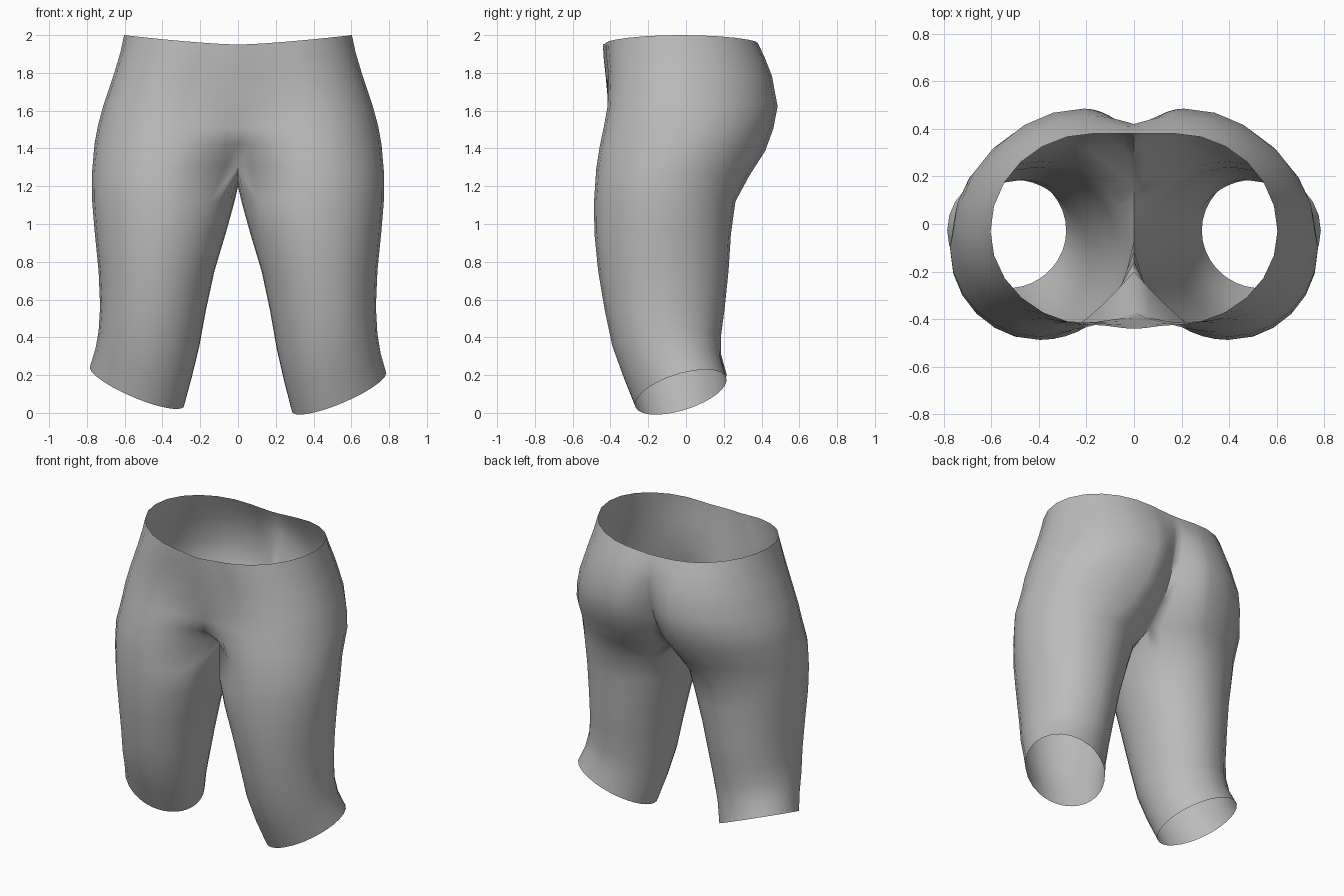
import bpy, bmesh
from math import sin, cos, pi

cube = bpy.data.objects.get("Cube")
if cube:
    bpy.data.objects.remove(cube, do_unlink=True)

STEPS = 6    # points per quarter of a section
INNER = 7    # points across the inner thigh
SPLIT = 0.55 * pi / 2

# Leg sections: height, inner x, outer x, front y, back y, hem tilt
LEGS = [
    (0.11, 0.285, 0.785, -0.27, 0.215, 1.0),
    (0.24, 0.245, 0.755, -0.33, 0.185, 0.75),
    (0.38, 0.205, 0.738, -0.39, 0.185, 0.4),
    (0.55, 0.170, 0.730, -0.43, 0.205, 0.1),
    (0.75, 0.125, 0.738, -0.465, 0.225, 0),
    (0.95, 0.065, 0.758, -0.485, 0.238, 0),
    (1.12, 0.018, 0.772, -0.487, 0.262, 0),
]
# Hip sections: side z, outer x, front centre (y, z), front peak (x, y),
# back centre (y, z), back peak (x, y)
HIPS = [
    (1.27, 0.773, (-0.20, 1.31), (0.39, -0.475), (0.15, 1.25), (0.29, 0.335)),
    (1.42, 0.760, (-0.37, 1.42), (0.37, -0.455), (0.28, 1.38), (0.25, 0.42)),
    (1.52, 0.742, (-0.395, 1.51), (0.36, -0.435), (0.34, 1.50), (0.23, 0.462)),
    (1.63, 0.712, (-0.41, 1.62), (0.34, -0.415), (0.385, 1.62), (0.21, 0.485)),
    (1.80, 0.655, (-0.425, 1.78), (0.28, -0.41), (0.42, 1.78), (0.19, 0.455)),
    (1.91, 0.622, (-0.435, 1.87), (0.22, -0.42), (0.41, 1.88), (0.18, 0.415)),
    (2.00, 0.603, (-0.44, 1.95), (0.16, -0.425), (0.38, 1.95), (0.17, 0.38)),
]


def lerp(a, b, t):
    return a + (b - a) * t


def leg_section(z, xin, xout, yf, yb, tilt, raised):
    """Closed oval, starting at the inner front and running round the outside."""
    cx, rx = (xin + xout) / 2, (xout - xin) / 2
    cy, ry = (yf + yb) / 2, (yb - yf) / 2
    quarter = [pi / 2 * i / STEPS for i in range(STEPS)]
    angles = [-pi / 2 - SPLIT * (1 - i / STEPS) for i in range(STEPS)]
    angles += [a - pi / 2 for a in quarter] + quarter
    angles += [pi / 2 + SPLIT * i / STEPS for i in range(STEPS + 1)]
    gap = pi - 2 * SPLIT
    angles += [pi / 2 + SPLIT + gap * (i + 1) / (INNER + 1) for i in range(INNER)]
    return [(cx + rx * cos(a), cy + ry * sin(a),
             z + tilt * (0.1 * cos(a) + 0.065 * sin(a) + raised)) for a in angles]


def hip_section(side_z, xout, front, fpeak, back, bpeak):
    """Half outline from the front centre, round the hip, to the back centre."""
    pts = []
    soft = side_z > 1.45

    def add(x, y, centre_z):
        pts.append((x, y, lerp(centre_z, side_z, min(1, x / xout) ** 1.4)))

    for i in range(STEPS):
        t = i / STEPS
        ease = t * t * (3 - 2 * t) if soft else sin(t * pi / 2)
        add(fpeak[0] * t, lerp(front[0], fpeak[1], ease), front[1])
    mid = -0.1 if side_z < 1.4 else -0.03
    for i in range(2 * STEPS):
        a = pi / 2 * (i / STEPS - 1)
        px, py = fpeak if a < 0 else bpeak
        add(lerp(px, xout, cos(a)), lerp(mid, py, abs(sin(a))),
            front[1] if a < 0 else back[1])
    for i in range(STEPS + 1):
        t = 1 - i / STEPS
        add(bpeak[0] * t, lerp(back[0], bpeak[1], sin(t * pi / 2)), back[1])
    return pts


def crotch_line(front, back):
    """Centre seam from back to front, dipping between the legs."""
    for i in range(INNER):
        t = (i + 1) / (INNER + 1)
        yield (0, lerp(back[0], front[0], t),
               lerp(back[1], front[1], t) - 0.08 * sin(pi * t))


def build_half(bm, side):
    raised = 0.03 if side < 0 else 0
    sections = [leg_section(*row, raised) for row in LEGS]
    sections += [hip_section(*row) for row in HIPS]
    sections[len(LEGS)] += list(crotch_line(HIPS[0][2], HIPS[0][4]))
    rings = [[bm.verts.new((side * x, y, z)) for x, y, z in s] for s in sections]
    for low, high in zip(rings, rings[1:]):
        n = min(len(low), len(high))
        closed = len(low) == len(high) and n == len(rings[0])
        for i in range(n if closed else n - 1):
            j = (i + 1) % n
            quad = [low[i], low[j], high[j], high[i]]
            bm.faces.new(quad if side > 0 else quad[::-1])


# One thin open garment, both halves joined on the centre seam
bm = bmesh.new()
for side in (1, -1):
    build_half(bm, side)
bmesh.ops.remove_doubles(bm, verts=bm.verts[:], dist=0.0005)
mesh = bpy.data.meshes.new("shorts")
bm.to_mesh(mesh)
bm.free()
shorts = bpy.data.objects.new("shorts", mesh)
bpy.context.collection.objects.link(shorts)

# Plain grey cloth
cloth = bpy.data.materials.new("grey_cloth")
cloth.use_nodes = True
grey = (0.5, 0.5, 0.5, 1)
cloth.diffuse_color = grey
cloth.node_tree.nodes["Principled BSDF"].inputs["Base Color"].default_value = grey
mesh.materials.append(cloth)

bpy.context.view_layer.objects.active = shorts
shorts.select_set(True)
bpy.ops.object.shade_smooth_by_angle(angle=1.2)
